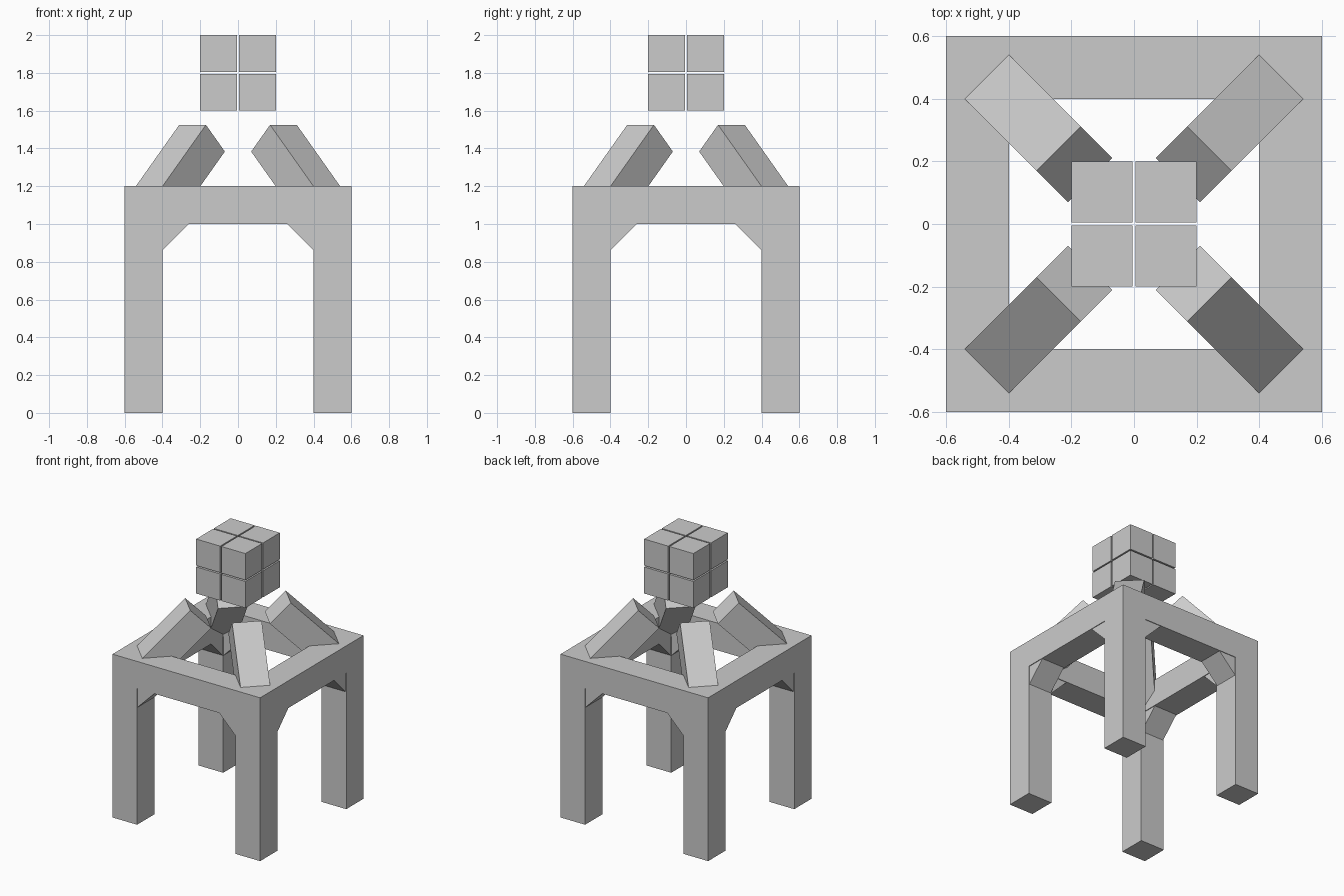
import bpy
from math import pi, sqrt, cos, sin
from mathutils import Matrix, Vector

if "Cube" in bpy.data.objects:
    bpy.data.objects.remove(bpy.data.objects["Cube"])


def box(name, size, matrix):
    """Box of the given size, placed by a matrix."""
    bpy.ops.mesh.primitive_cube_add(size=1)
    ob = bpy.context.object
    ob.name = name
    ob.data.transform(matrix @ Matrix.Diagonal((*size, 1)))
    return ob


def at(x, y, z):
    return Matrix.Translation((x, y, z))


def tilt(angle):
    return Matrix.Rotation(angle, 4, 'Y')


D = sqrt(0.5)

for i in range(4):
    turn = Matrix.Rotation(i * pi / 2, 4, 'Z')

    # Corner leg and the top rail beside it
    box(f"leg_{i + 1}", (0.2, 0.2, 1.2), turn @ at(0.5, -0.5, 0.6))
    box(f"top_rail_{i + 1}", (0.8, 0.2, 0.2), turn @ at(0, -0.5, 1.1))

    # Two knee braces under each rail, set back a hair from its face
    for side, label in ((-1, "left"), (1, "right")):
        box(f"knee_brace_{label}_{i + 1}", (0.2, 0.19, 0.14),
            turn @ at(side * 0.38, -0.5, 0.98) @ tilt(side * pi / 4))

    # Diagonal strut rising from the corner towards the centre
    outer_top, length, thick = Vector((0.34, 0, 1.525)), 0.575, 0.2
    centre = outer_top + Vector((D, 0, -D)) * length / 2 - Vector((D, 0, D)) * thick / 2
    diagonal = Matrix.Rotation(pi / 4, 4, 'Z')
    box(f"diagonal_strut_{i + 1}", (length, thick, thick),
        turn @ diagonal @ Matrix.Translation(centre) @ tilt(pi / 4))

# Floating block made of eight small cubes
n = 0
for x in (-1, 1):
    for y in (-1, 1):
        for z in (-1, 1):
            n += 1
            box(f"small_cube_{n}", (0.195,) * 3,
                at(x * 0.1025, y * 0.1025, 1.8 + z * 0.1025))
